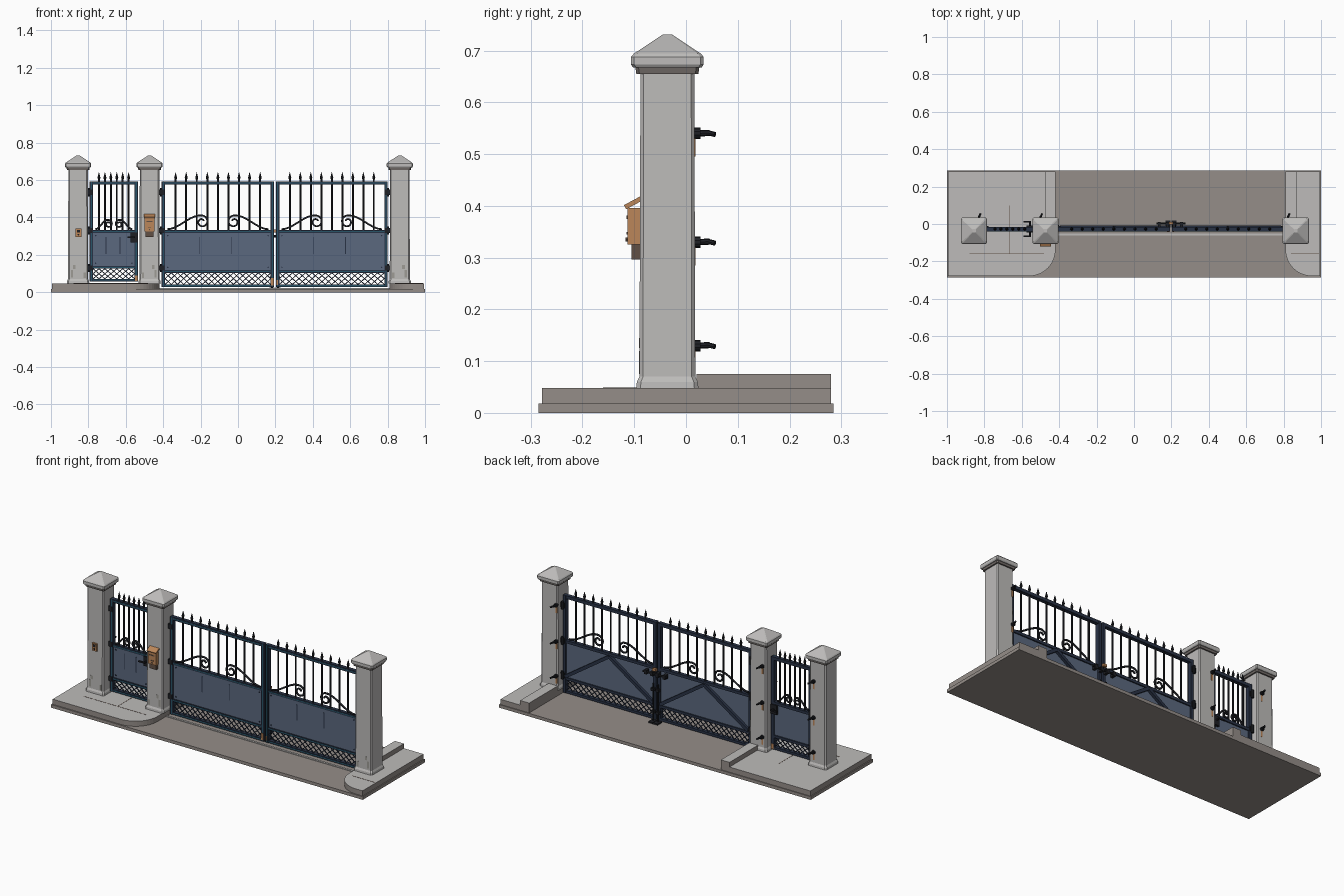
import bpy, bmesh, math
from mathutils import Vector, Matrix

if "Cube" in bpy.data.objects:
    bpy.data.objects.remove(bpy.data.objects["Cube"])

def material(name, *rgb):
    m = bpy.data.materials.new(name)
    m.diffuse_color = (*rgb, 1)
    m.use_nodes = True
    m.node_tree.nodes["Principled BSDF"].inputs["Base Color"].default_value = m.diffuse_color
    return m

CONCRETE = material("light concrete", .51, .50, .49)
STONE = material("warm grey paving", .30, .27, .25)
COLLAR = material("dark stone", .17, .15, .14)
STAIN = material("grey stain", .34, .33, .30)
PANEL = material("slate blue sheet", .105, .14, .21)
NAVY = material("navy steel", .022, .032, .06)
TEAL = material("teal paint", .02, .09, .14)
IRON = material("black iron", .013, .014, .018)
COPPER = material("copper", .50, .24, .10)
SEAM = material("seam brown", .12, .08, .06)

class Part:
    """Collects simple shapes into one mesh object."""
    def __init__(self, name, mat):
        self.name, self.mats, self.bm = name, [mat], bmesh.new()

    def box(self, x0, x1, y0, y1, z0, z1):
        m = Matrix.Translation(((x0+x1)/2, (y0+y1)/2, (z0+z1)/2)) @ Matrix.Diagonal((x1-x0, y1-y0, z1-z0, 1))
        bmesh.ops.create_cube(self.bm, size=1, matrix=m)

    def bar(self, a, b, w, d):
        """Flat bar between two points in a plane of constant y: w wide, d deep."""
        a, b = Vector(a), Vector(b)
        v = b - a
        m = (Matrix.Translation((a+b)/2) @ Matrix.Rotation(-math.atan2(v.z, v.x), 4, 'Y')
             @ Matrix.Diagonal((v.length, d, w, 1)))
        bmesh.ops.create_cube(self.bm, size=1, matrix=m)

    def rod(self, a, b, r0, r1=None, n=8):
        a, b = Vector(a), Vector(b)
        v = b - a
        m = Matrix.Translation((a+b)/2) @ v.to_track_quat('Z', 'Y').to_matrix().to_4x4()
        bmesh.ops.create_cone(self.bm, cap_ends=True, segments=n, radius1=r0,
                              radius2=r0 if r1 is None else r1, depth=v.length, matrix=m)

    def loft(self, cx, cy, rings):
        """Stack of chamfered squares (z, half width, chamfer)."""
        loops = []
        for z, h, c in rings:
            pts = [(h, -h+c), (h, h-c), (h-c, h), (-h+c, h), (-h, h-c), (-h, -h+c), (-h+c, -h), (h-c, -h)]
            loops.append([self.bm.verts.new((cx+x, cy+y, z)) for x, y in pts])
        for lo, hi in zip(loops, loops[1:]):
            for i in range(8):
                self.bm.faces.new((lo[i], lo[(i+1) % 8], hi[(i+1) % 8], hi[i]))
        self.bm.faces.new(loops[0][::-1])
        self.bm.faces.new(loops[-1])

    def prism(self, pts, z0, z1):
        lo = [self.bm.verts.new((x, y, z0)) for x, y in pts]
        hi = [self.bm.verts.new((x, y, z1)) for x, y in pts]
        n = len(pts)
        for i in range(n):
            self.bm.faces.new((lo[i], lo[(i+1) % n], hi[(i+1) % n], hi[i]))
        self.bm.faces.new(lo[::-1])
        self.bm.faces.new(hi)

    def done(self, smooth=False, top=None):
        bmesh.ops.recalc_face_normals(self.bm, faces=self.bm.faces)
        if top:
            self.mats.append(top)
            for f in self.bm.faces:
                f.material_index = int(f.normal.z > .7)
        me = bpy.data.meshes.new(self.name)
        self.bm.to_mesh(me)
        for m in self.mats:
            me.materials.append(m)
        ob = bpy.data.objects.new(self.name, me)
        bpy.context.collection.objects.link(ob)
        if smooth:
            bpy.context.view_layer.objects.active = ob
            ob.select_set(True)
            bpy.ops.object.shade_smooth_by_angle()
            ob.select_set(False)

# Ground: drive slab, two raised pavements with rounded corners, curbs
p = Part("drive_slab", STONE); p.box(-1, 1, -.285, .285, 0, .018); p.done()
def corner(cx, cy, r, a0, a1):
    return [(cx+r*math.cos(math.radians(a0+(a1-a0)*i/12)), cy+r*math.sin(math.radians(a0+(a1-a0)*i/12))) for i in range(13)]
p = Part("pavement", STONE)
p.prism([(-.42, .28), (-.994, .28), (-.994, -.278)] + corner(-.56, -.138, .14, 270, 360), .018, .048)
p.prism([(.994, -.278), (.994, .28), (.81, .28)] + corner(.95, -.138, .14, 180, 270), .018, .048)
p.box(-.475, -.42, .02, .28, .048, .075)
p.box(.81, .868, .02, .28, .048, .075)
p.done(top=CONCRETE)
p = Part("threshold_strip", CONCRETE); p.box(-.42, .81, -.062, -.05, .018, .022); p.done()
p = Part("pavement_joints", SEAM)
p.box(-.88, -.48, -.157, -.154, .047, .0488)
p.box(-.665, -.662, -.16, .1, .047, .0488)
p.box(.84, .99, -.157, -.154, .047, .0488)
p.done()

# Piers with plinth, collar and pyramid cap
PY = -.036
PIERS = (-.855, -.473, .865)
shaft, collar, cap = Part("pier_shafts", CONCRETE), Part("pier_collars", COLLAR), Part("pier_caps", CONCRETE)
stain = Part("pier_stains", STAIN)
for i, x in enumerate(PIERS):
    shaft.loft(x, PY, [(.048, .06, .008), (.06, .059, .008), (.07, .054, .007), (.655, .052, .006)])
    collar.loft(x, PY, [(.655, .06, .006), (.669, .062, .006)])
    cap.loft(x, PY, [(.667, .066, .006), (.673, .07, .006), (.688, .07, .006), (.694, .065, .006), (.731, .009, .002)])
    for dx, z, w, h in ((.032, .1, .012, .04), (.02, .135, .014, .02), (-.035, .09, .012, .03)):
        s = 1 if i else -1
        stain.box(x+s*dx-w/2, x+s*dx+w/2, -.0905, -.085, z-h/2, z+h/2)
for part in (shaft, collar, cap, stain):
    part.done()

# Hooks on the backs of the piers, with rust streaks
hook, rust = Part("pier_hooks", IRON), Part("rust_streaks", COPPER)
for x in (-.832, -.503, .82):
    for z in (.54, .33, .13):
        hook.rod((x, .012, z), (x, .028, z), .011, n=10)
        hook.rod((x, .025, z), (x+.006, .045, z+.001), .006)
        hook.rod((x+.006, .044, z+.001), (x+.012, .056, z-.002), .005)
        rust.box(x-.005, x+.005, .014, .0185, z-.045, z-.008)
hook.done(True)

# Gate leaves
GY = -.027
frame, trim, sheet = Part("gate_frames", NAVY), Part("gate_trim", TEAL), Part("gate_sheets", PANEL)
bars, mesh, rivet = Part("spear_bars", IRON), Part("lower_lattice", NAVY), Part("sheet_rivets", NAVY)
hinge = Part("gate_hinges", IRON)

def scroll(name, x, s, length, r, z):
    """Flat sweep that rises and curls into a spiral; s mirrors it."""
    cx, cz = length, z+r+.012
    pts = []
    for i in range(11):
        t = i/10
        e = t*t*(3-2*t)
        pts.append((t*(length-r*.25), z+.006+(cz+r-z-.006)*e))
    for i in range(30):
        a = math.radians(95 - i*15)
        q = r*(1-.7*i/29)
        pts.append((cx+q*math.cos(a), cz+q*math.sin(a)))
    cu = bpy.data.curves.new(name, 'CURVE')
    cu.dimensions = '3D'
    cu.bevel_depth, cu.bevel_resolution, cu.use_fill_caps = .0055, 1, True
    sp = cu.splines.new('POLY')
    sp.points.add(len(pts)-1)
    for q, (px, pz) in zip(sp.points, pts):
        q.co = (x+s*px, GY-.005, pz, 1)
    cu.materials.append(IRON)
    ob = bpy.data.objects.new(name, cu)
    bpy.context.collection.objects.link(ob)
    bpy.context.view_layer.objects.active = ob
    ob.select_set(True)
    bpy.ops.object.convert(target='MESH')
    ob.select_set(False)

def leaf(name, x0, x1, zb, zp, nbars, length, r, hinge_side):
    w, zt, zm, d = .018, .593, .325, .012
    rails = [(zb, zb+.014), (zp-.014, zp), (zm-.008, zm+.008), (zt-.018, zt)]
    for a in (x0, x1-w):
        frame.box(a, a+w, GY-d, GY+d, zb, zt)
        trim.box(a+.006, a+w-.006, GY-d-.001, GY, zb, zt)
    for a, b in rails:
        frame.box(x0+w, x1-w, GY-d+.001, GY+d-.001, a, b)
        trim.box(x0+w, x1-w, GY-d, GY, (a+b)/2-.003, (a+b)/2+.003)
    sheet.box(x0+w, x1-w, GY-.006, GY+.004, zp, zm-.008)
    for x in (x0+w+.014, x1-w-.014):
        for z in (zp+.015, zm-.022):
            rivet.rod((x, GY-.009, z), (x, GY-.004, z), .004)
    for f in (.33, .62):
        x = x0+(x1-x0)*f
        rivet.box(x, x+.004, GY-.0068, GY-.004, zm-.12, zm-.03)
    # spear-topped bars
    step = (x1-x0-2*w)/(nbars+1)
    for i in range(nbars):
        x = x0+w+step*(i+1)
        bars.rod((x, GY, zm), (x, GY, .607), .0052)
        bars.rod((x, GY, .603), (x, GY, .612), .005, .008)
        bars.rod((x, GY, .612), (x, GY, .642), .008, .0005)
    # crossed lattice below the sheet
    z0, z1 = zb+.014, zp-.014
    nx = round((x1-x0-2*w)/.034)
    cw, ch = (x1-x0-2*w)/nx, (z1-z0)/2
    for i in range(nx):
        for j in range(2):
            a, b, c, e = x0+w+i*cw, x0+w+(i+1)*cw, z0+j*ch, z0+(j+1)*ch
            mesh.bar((a, GY-.002, c), (b, GY-.002, e), .0045, .004)
            mesh.bar((a, GY+.002, e), (b, GY+.002, c), .0045, .004)
    scroll(name+"_scroll_left", x0+w+.012, 1, length, r, zm+.006)
    scroll(name+"_scroll_right", x1-w-.012, -1, length, r, zm+.006)
    # hinges
    hx = x0 if hinge_side < 0 else x1
    for z in (.535, .33, .13):
        hinge.box(hx-.014, hx+.014, GY-.014, GY+.016, z-.014, z+.014)
        hinge.rod((hx, GY+.016, z-.022), (hx, GY+.016, z+.022), .008)

leaf("left_leaf", -.408, .193, .028, .118, 9, .185, .034, -1)
leaf("right_leaf", .203, .8, .028, .118, 9, .185, .034, 1)
leaf("side_gate", -.793, -.535, .058, .14, 6, .07, .022, -1)

# Back bracing on the two large leaves
brace = Part("back_braces", NAVY)
for x0, x1 in ((-.39, .175), (.221, .782)):
    m = (x0+x1)/2
    for x in (x0, x1):
        brace.bar((x, GY+.012, .125), (m, GY+.012, .315), .018, .016)
brace.done()

# Centre slide bolt, drop bolts and rusted feet
bolt = Part("gate_bolts", IRON)
bolt.rod((.12, .002, .3), (.275, .002, .3), .006)
for x in (.135, .18, .215, .255):
    bolt.box(x-.008, x+.008, -.016, .01, .288, .312)
for x in (.182, .214):
    bolt.rod((x, -.005, .018), (x, -.005, .24), .005)
    bolt.box(x-.01, x+.01, -.016, .006, .07, .085)
    bolt.box(x-.01, x+.01, -.016, .006, .2, .215)
    bolt.box(x-.014, x+.014, -.02, .02, .018, .026)
bolt.done()
rust.box(.176, .191, GY-.0145, GY, .035, .075)
rust.box(.205, .213, GY-.0145, GY, .04, .065)
rust.box(.187, .209, -.004, .011, .32, .335)
rust.box(-.551, -.537, GY-.0145, GY+.0145, .06, .09)
rust.done()
for part in (frame, trim, sheet, bars, mesh, rivet, hinge):
    part.done()

# Side gate lock and lever handles
lock = Part("side_gate_lock", IRON)
lock.box(-.575, -.537, GY-.018, GY+.018, .265, .32)
for y, e in ((GY-.018, -.02), (GY+.018, .02)):
    lock.rod((-.556, y, .295), (-.556, y+e, .295), .005)
    lock.box(-.592, -.55, y+e-.004, y+e+.004, .291, .299)
lock.done()

# Letter box on the middle pier
p = Part("letter_box", COPPER)
p.box(-.499, -.447, -.113, -.088, .325, .396)
m = Matrix.Translation((-.473, -.102, .406)) @ Matrix.Rotation(math.radians(28), 4, 'X') @ Matrix.Diagonal((.06, .036, .009, 1))
bmesh.ops.create_cube(p.bm, size=1, matrix=m)
p.done()
p = Part("letter_box_details", SEAM)
p.box(-.495, -.451, -.105, -.087, .296, .325)
p.box(-.49, -.456, -.1145, -.11, .375, .381)
p.box(-.482, -.464, -.1145, -.11, .345, .35)
p.rod((-.473, -.117, .335), (-.473, -.11, .335), .004)
p.done()

# Call panel on the left pier
p = Part("call_panel", COPPER); p.box(-.868, -.838, -.098, -.085, .296, .34); p.done()
p = Part("call_panel_buttons", IRON)
p.box(-.862, -.844, -.0995, -.09, .319, .334)
p.rod((-.853, -.101, .308), (-.853, -.09, .308), .005)
p.done()
